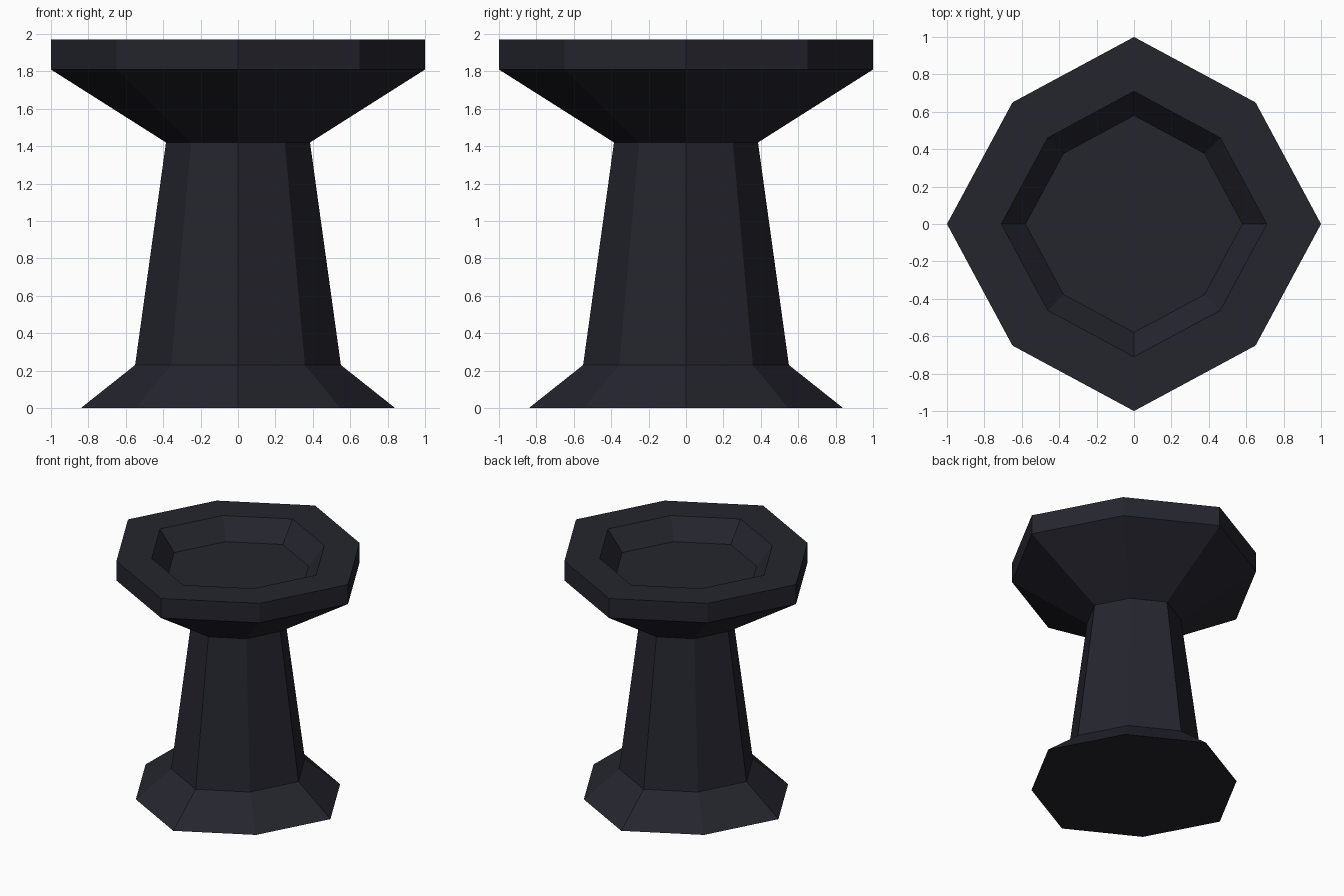
import bpy
import bmesh

cube = bpy.data.objects.get("Cube")
if cube:
    bpy.data.objects.remove(cube, do_unlink=True)

# One dark slate colour
slate = bpy.data.materials.new("dark_slate")
slate.use_nodes = True
colour = (0.018, 0.018, 0.027, 1)
slate.diffuse_color = colour
bsdf = slate.node_tree.nodes["Principled BSDF"]
bsdf.inputs["Base Color"].default_value = colour
bsdf.inputs["Roughness"].default_value = 0.8

# Slightly pointed octagon: long corners on the axes, shorter ones between
D = 0.65
OCTAGON = [(1, 0), (D, D), (0, 1), (-D, D), (-1, 0), (-D, -D), (0, -1), (D, -D)]

# Radius and height, from the foot up over the rim and down into the basin
PROFILE = [
    (0.84, 0), (0.55, 0.23),       # flared foot
    (0.385, 1.42),                 # tapered column
    (1, 1.81), (1, 1.97),          # bowl underside and rim wall
    (0.71, 1.97), (0.58, 1.81),    # rim top and basin wall
]


def loft(name, profile):
    """Join octagonal rings into a closed, flat-shaded solid."""
    bm = bmesh.new()
    rings = [[bm.verts.new((x * r, y * r, z)) for x, y in OCTAGON] for r, z in profile]
    for low, high in zip(rings, rings[1:]):
        for i in range(len(OCTAGON)):
            j = (i + 1) % len(OCTAGON)
            bm.faces.new((low[i], low[j], high[j], high[i]))
    bm.faces.new(rings[0][::-1])
    bm.faces.new(rings[-1])
    bmesh.ops.recalc_face_normals(bm, faces=bm.faces)
    mesh = bpy.data.meshes.new(name)
    bm.to_mesh(mesh)
    bm.free()
    mesh.materials.append(slate)
    obj = bpy.data.objects.new(name, mesh)
    bpy.context.collection.objects.link(obj)
    return obj


loft("pedestal_basin", PROFILE)
